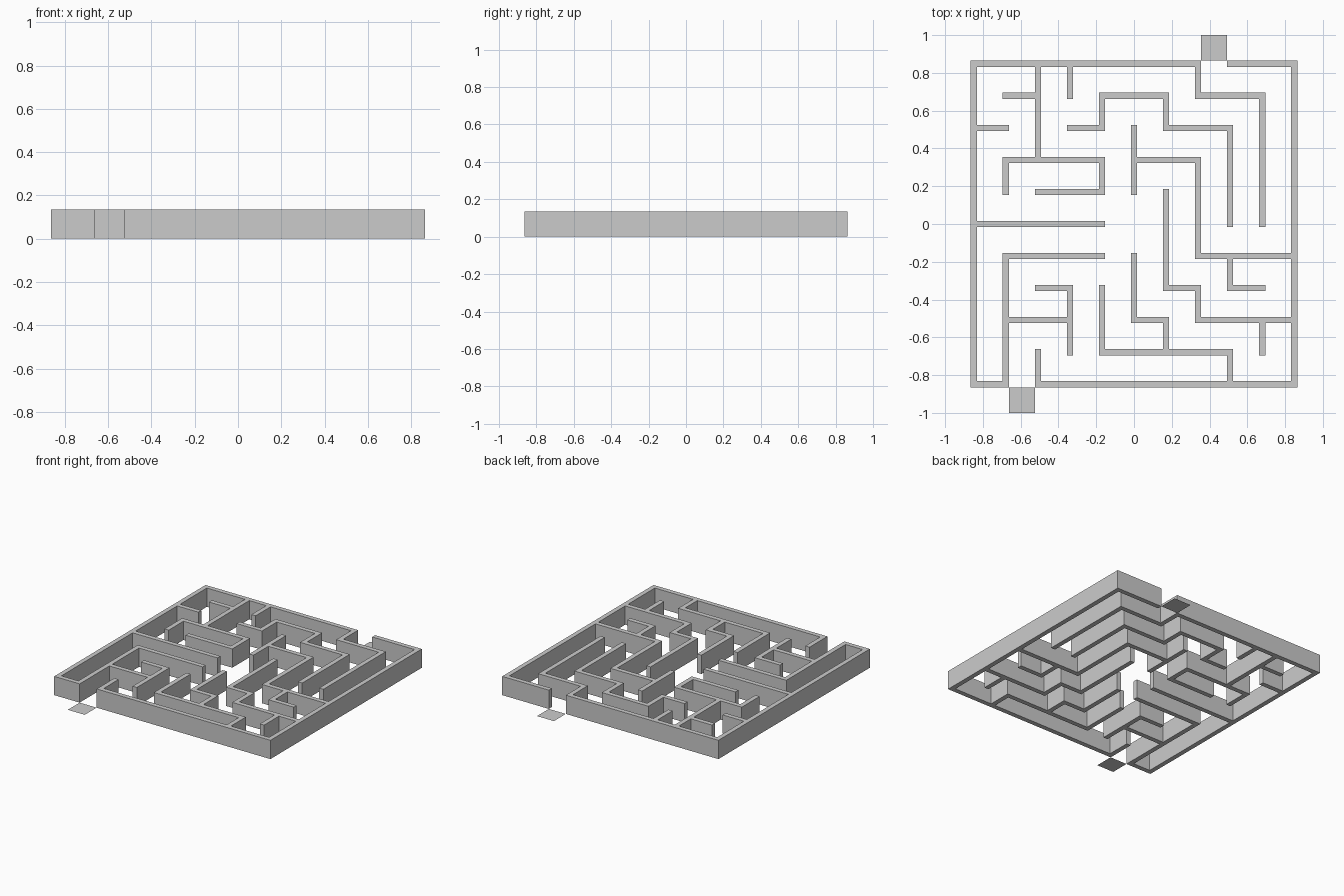
import bpy, bmesh
from mathutils import Vector

if "Cube" in bpy.data.objects:
    bpy.data.objects.remove(bpy.data.objects["Cube"])

U = 2 / 59            # wall thickness; corridors are 4 U wide, grid pitch 5 U
HEIGHT = 4 * U
HALF = 25.5           # half of the maze width in U

# Horizontal walls: row -> (first column, last column)
ROWS = {
    0: [(0, 1), (2, 10)],
    1: [(4, 8)],
    2: [(1, 3), (5, 6), (7, 10)],
    3: [(2, 3), (6, 7), (8, 9)],
    4: [(1, 4), (7, 10)],
    5: [(0, 4)],
    6: [(2, 4)],
    7: [(1, 4), (5, 7)],
    8: [(0, 1), (3, 4), (6, 8)],
    9: [(1, 2), (4, 6), (7, 9)],
    10: [(0, 7), (8, 10)],
}
# Vertical walls: column -> (first row, last row)
COLS = {
    0: [(0, 10)],
    1: [(0, 4), (6, 7)],
    2: [(0, 1), (7, 10)],
    3: [(1, 3), (9, 10)],
    4: [(1, 3), (6, 7), (8, 9)],
    5: [(2, 4), (6, 8)],
    6: [(1, 2), (3, 6), (8, 9)],
    7: [(2, 3), (4, 7), (9, 10)],
    8: [(0, 1), (3, 4), (5, 8)],
    9: [(1, 2), (5, 9)],
    10: [(0, 10)],
}


def finish(bm, name):
    mesh = bpy.data.meshes.new(name)
    bm.to_mesh(mesh)
    bm.free()
    obj = bpy.data.objects.new(name, mesh)
    bpy.context.collection.objects.link(obj)
    return obj


# Maze walls: mark the wall squares of the floor plan, merge, then extrude
cells = set()
for j, spans in ROWS.items():
    for a, b in spans:
        cells |= {(x, 5 * j) for x in range(5 * a, 5 * b + 1)}
for i, spans in COLS.items():
    for a, b in spans:
        cells |= {(5 * i, y) for y in range(5 * a, 5 * b + 1)}

bm = bmesh.new()
points = {}


def point(x, y):
    if (x, y) not in points:
        points[x, y] = bm.verts.new(((x - HALF) * U, (y - HALF) * U, 0))
    return points[x, y]


for x, y in sorted(cells):
    bm.faces.new([point(x, y), point(x + 1, y), point(x + 1, y + 1), point(x, y + 1)])
bmesh.ops.dissolve_limit(bm, angle_limit=0.01, verts=bm.verts[:], edges=bm.edges[:])
ext = bmesh.ops.extrude_face_region(bm, geom=bm.faces[:], use_keep_orig=True)
top = [g for g in ext["geom"] if isinstance(g, bmesh.types.BMVert)]
bmesh.ops.translate(bm, vec=Vector((0, 0, HEIGHT)), verts=top)
bmesh.ops.recalc_face_normals(bm, faces=bm.faces[:])
finish(bm, "maze_walls")


# Flat pads outside the two openings
def pad(name, column, y):
    bm = bmesh.new()
    x = 5 * column + 1
    bm.faces.new([bm.verts.new(((px - HALF) * U, (py - HALF) * U, 0))
                  for px, py in ((x, y), (x + 4, y), (x + 4, y + 4), (x, y + 4))])
    finish(bm, name)


pad("entrance_pad", 1, -4)
pad("exit_pad", 7, 51)
